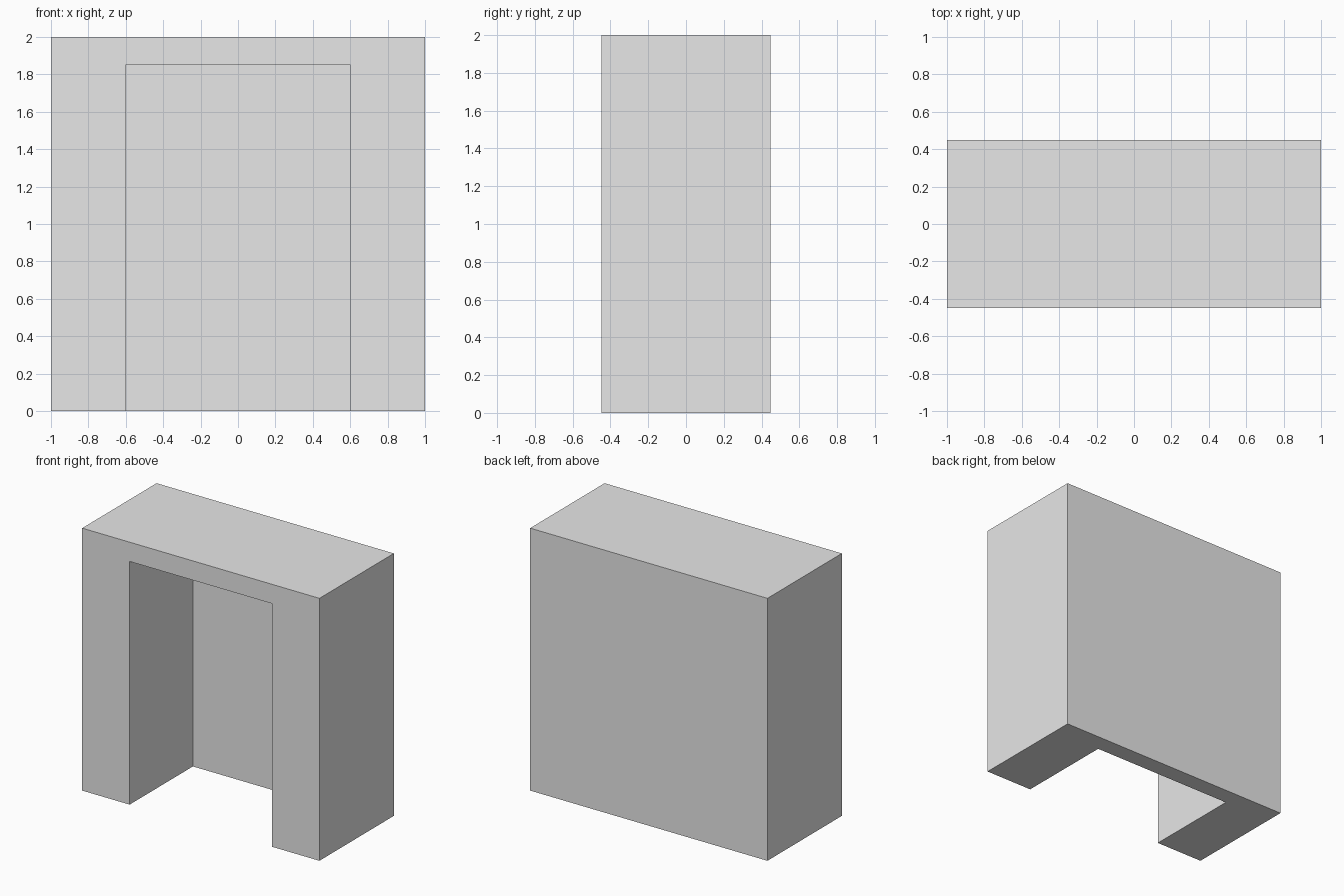
import bpy

cube = bpy.data.objects.get("Cube")
if cube:
    bpy.data.objects.remove(cube, do_unlink=True)

WIDTH, DEPTH, HEIGHT = 2.0, 0.896, 2.0
OPENING, OPENING_TOP, BACK_WALL = 1.2, 1.853, 0.134

grey = bpy.data.materials.new("plain_grey")
grey.use_nodes = True
grey.diffuse_color = (0.8, 0.8, 0.8, 1)
grey.node_tree.nodes["Principled BSDF"].inputs["Base Color"].default_value = (0.8, 0.8, 0.8, 1)


def box(name, low, high):
    """Box spanning two opposite corners."""
    centre = [(a + b) / 2 for a, b in zip(low, high)]
    bpy.ops.mesh.primitive_cube_add(size=1, location=centre)
    obj = bpy.context.object
    obj.name = name
    obj.scale = [b - a for a, b in zip(low, high)]
    bpy.ops.object.transform_apply(location=True, rotation=False, scale=True)
    obj.data.materials.append(grey)
    return obj


# Solid block, and the recess open at the front and the floor
body = box("alcove_body", (-WIDTH / 2, -DEPTH / 2, 0), (WIDTH / 2, DEPTH / 2, HEIGHT))
cutter = box("recess_cutter", (-OPENING / 2, -DEPTH, -0.5),
             (OPENING / 2, DEPTH / 2 - BACK_WALL, OPENING_TOP))
cutter.hide_render = True

# Carve the recess and discard the cutter
carve = body.modifiers.new("recess", "BOOLEAN")
carve.operation = "DIFFERENCE"
carve.solver = "EXACT"
carve.object = cutter
bpy.ops.object.select_all(action="DESELECT")
body.select_set(True)
bpy.context.view_layer.objects.active = body
bpy.ops.object.modifier_apply(modifier=carve.name)
bpy.data.objects.remove(cutter, do_unlink=True)
